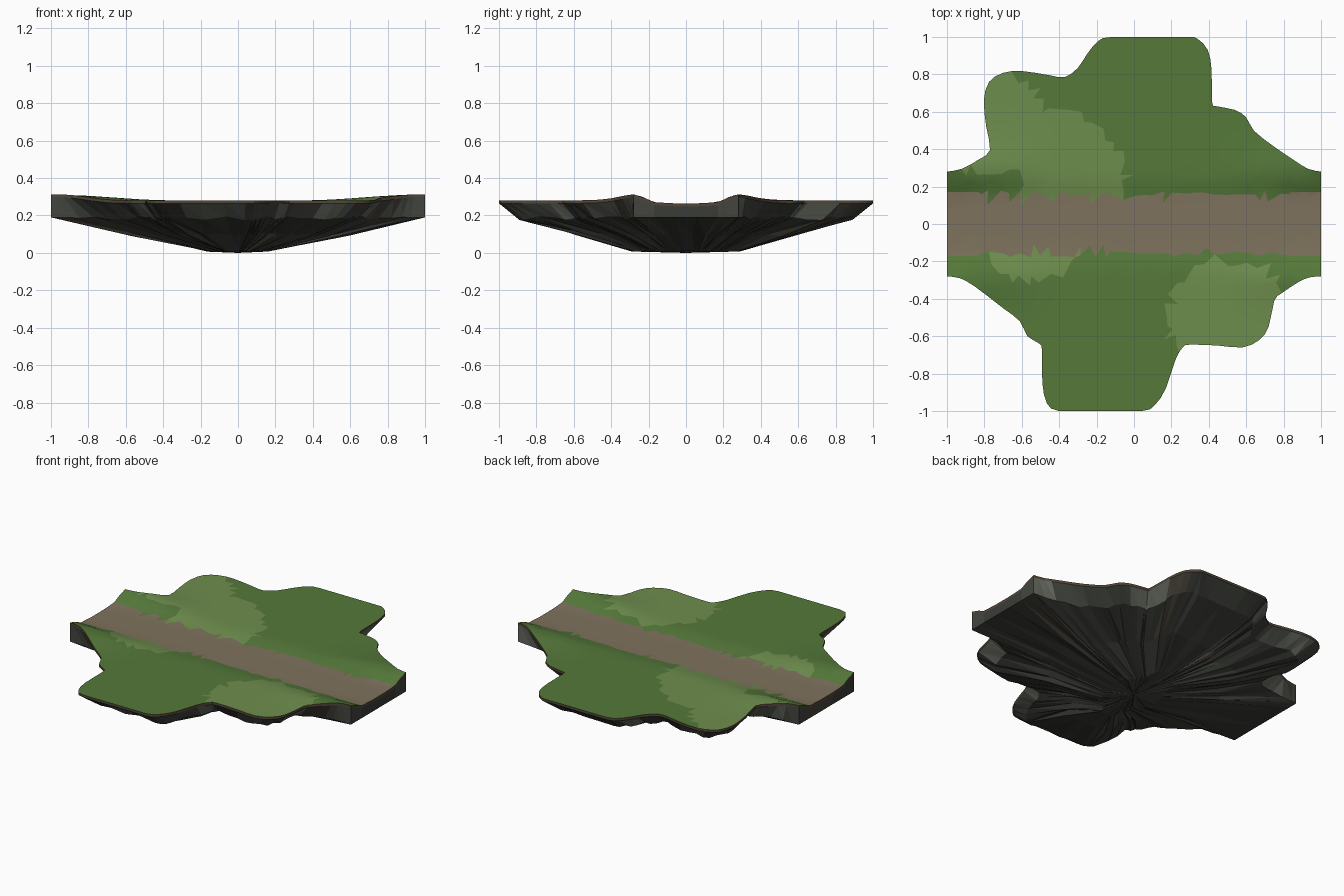
import bpy, math, random
from mathutils import Vector
from mathutils.geometry import delaunay_2d_cdt

if "Cube" in bpy.data.objects:
    bpy.data.objects.remove(bpy.data.objects["Cube"])

random.seed(4)

# shoreline of the floating tile: back side (right to left) and front side (left to right)
BACK = [(1, .28), (.93, .295), (.85, .345), (.74, .42), (.64, .5), (.6, .57), (.54, .61), (.44, .63),
        (.418, .65), (.415, .82), (.395, .93), (.34, .99), (.29, 1), (.1, 1), (-.12, 1), (-.19, .98),
        (-.25, .91), (-.3, .835), (-.37, .785), (-.45, .795), (-.6, .818), (-.7, .808), (-.775, .76),
        (-.803, .66), (-.79, .52), (-.77, .395), (-.83, .345), (-.92, .295), (-1, .28)]
FRONT = [(-1, -.28), (-.93, -.29), (-.85, -.335), (-.7, -.45), (-.61, -.52), (-.57, -.6), (-.505, -.64),
         (-.492, -.68), (-.49, -.85), (-.465, -.96), (-.4, -1), (-.2, -1), (.04, -1), (.11, -.97),
         (.17, -.88), (.22, -.73), (.26, -.66), (.3, -.645), (.45, -.65), (.58, -.66), (.67, -.62),
         (.72, -.55), (.75, -.41), (.79, -.37), (.88, -.31), (.94, -.285), (1, -.28)]


def material(name, color):
    m = bpy.data.materials.new(name)
    m.diffuse_color = (*color, 1)
    m.use_nodes = True
    m.node_tree.nodes["Principled BSDF"].inputs["Base Color"].default_value = m.diffuse_color
    return m


def smoothstep(a, b, v):
    t = min(1, max(0, (v - a) / (b - a)))
    return t * t * (3 - 2 * t)


def refine(pts):
    """Insert one smooth in-between point per segment."""
    pts = [Vector(p) for p in pts]
    out = []
    for i in range(len(pts) - 1):
        p, q = pts[i], pts[i + 1]
        a, b = pts[max(i - 1, 0)], pts[min(i + 2, len(pts) - 1)]
        m = (9 * (p + q) - a - b) / 16
        out += [p, Vector((max(-1, min(1, m.x)), max(-1, min(1, m.y))))]
    return out + [pts[-1]]


def height(x, y):
    """Nearly flat ground, sunken path, banks that rise toward the path ends."""
    a = abs(y)
    bank = .032 * smoothstep(.35, 1, abs(x)) * math.exp(-((a - .28) / (.07 if a < .28 else .14)) ** 2)
    dip = .016 * (1 - smoothstep(.14, .25, a))
    return .281 + bank - dip


def make_object(name, verts, faces, mats, ids, smooth):
    used = sorted({i for f in faces for i in f})
    remap = {v: i for i, v in enumerate(used)}
    me = bpy.data.meshes.new(name)
    me.from_pydata([verts[i] for i in used], [], [[remap[i] for i in f] for f in faces])
    for m in mats:
        me.materials.append(m)
    for p, k in zip(me.polygons, ids):
        p.material_index = k
        p.use_smooth = smooth
    ob = bpy.data.objects.new(name, me)
    bpy.context.collection.objects.link(ob)
    return ob


grass = material("grass", (.09, .19, .042))
light_grass = material("light_grass", (.155, .27, .075))
dirt = material("dirt", (.21, .17, .11))
soil = material("soil", (.085, .06, .038))
rocks = [material("rock_dark", (.042, .046, .038)), material("rock_mid", (.056, .06, .05)),
         material("rock_brown", (.062, .055, .042)), material("rock_light", (.13, .14, .115))]

ends = [-.22, -.17, -.06, .06, .17, .22]
loop = (refine(BACK) + [Vector((-1, -y)) for y in ends]
        + refine(FRONT) + [Vector((1, y)) for y in ends])
n = len(loop)

# ground surface: jittered points triangulated inside the shoreline
pts = list(loop)
step = .055
for i in range(-18, 19):
    for j in range(-18, 19):
        j1, j2 = (random.uniform(-.018, .018) for _ in range(2))
        p = Vector((i * step + j1, j * step + j2))
        if min((p - q).length for q in loop) > .03:
            pts.append(p)
for sx in (-1, 1):
    for sy in (-1, 1):
        pts += [Vector((sx * x, sy * .17)) for x in (.83, .87, .91, .95)]
v2, _, tris, *_ = delaunay_2d_cdt(pts, [], [list(range(n))], 1, 1e-5)
verts = [(p.x, p.y, height(p.x, p.y)) for p in v2]

# lighter meadow patches as ellipses: centre x, y, radius x, y
PATCHES = [(-.45, .2, .41, .41), (-.72, .48, .25, .34), (.47, -.5, .29, .3),
           (.66, -.45, .14, .22), (-.56, -.2, .21, .1)]
grass_faces, grass_ids, path_faces = [], [], []
for f in tris:
    c = sum((v2[i] for i in f), Vector((0, 0))) / len(f)
    half = .17 if abs(c.x) > .83 else .15
    if abs(c.y) < half:
        path_faces.append(f)
        continue
    lit = any(((c.x - a) / r) ** 2 + ((c.y - b) / s) ** 2 < 1 for a, b, r, s in PATCHES)
    if c.x < -.6 and 0 < c.y < .28:
        lit = False
    grass_faces.append(f)
    grass_ids.append(int(lit))
make_object("grass_ground", verts, grass_faces, [grass, light_grass], grass_ids, True)
make_object("dirt_path", verts, path_faces, [dirt], [0] * len(path_faces), True)


def band(a, b):
    return [(a + i, b + i, b + (i + 1) % n, a + (i + 1) % n) for i in range(n)]


# thin soil rim below the turf
top = [(p.x, p.y, height(*p)) for p in loop]
low = [(x, y, z - .016) for x, y, z in top]
make_object("soil_rim", top + low, band(0, n), [soil], [0] * n, False)

# rock underside: steep rim, then fluted slopes closing on a flat foot
rim, slope, foot = [], [], []
for p in loop:
    e = smoothstep(.8, .99, abs(p.x))
    k = .89 + .11 * e
    rim.append((p.x * k, p.y * k, .185 + .005 * e + (1 - e) * random.uniform(-.01, .012)))
    k = .56 + random.uniform(-.03, .03)
    slope.append((p.x * k, p.y * k, .1 + random.uniform(-.012, .01)))
    foot.append((p.x * .16, p.y * .29, .01 + random.uniform(-.004, .004)))
rock_verts = low + rim + slope + foot + [(0, 0, 0)]
rock_faces, rock_ids = [], []
for r in range(3):
    tone = 0
    for i, f in enumerate(band(r * n, (r + 1) * n)):
        if i % 3 == 0:
            tone = random.choices(range(4), [(2, 4, 2, 4), (6, 4, 2, 0), (6, 4, 1, 0)][r])[0]
        rock_faces += [(f[0], f[1], f[2]), (f[0], f[2], f[3])]
        rock_ids += [tone, tone]
for i in range(n):
    rock_faces.append((3 * n + i, 4 * n, 3 * n + (i + 1) % n))
    rock_ids.append(i // 5 % 2)
make_object("rock_underside", rock_verts, rock_faces, rocks, rock_ids, False)
